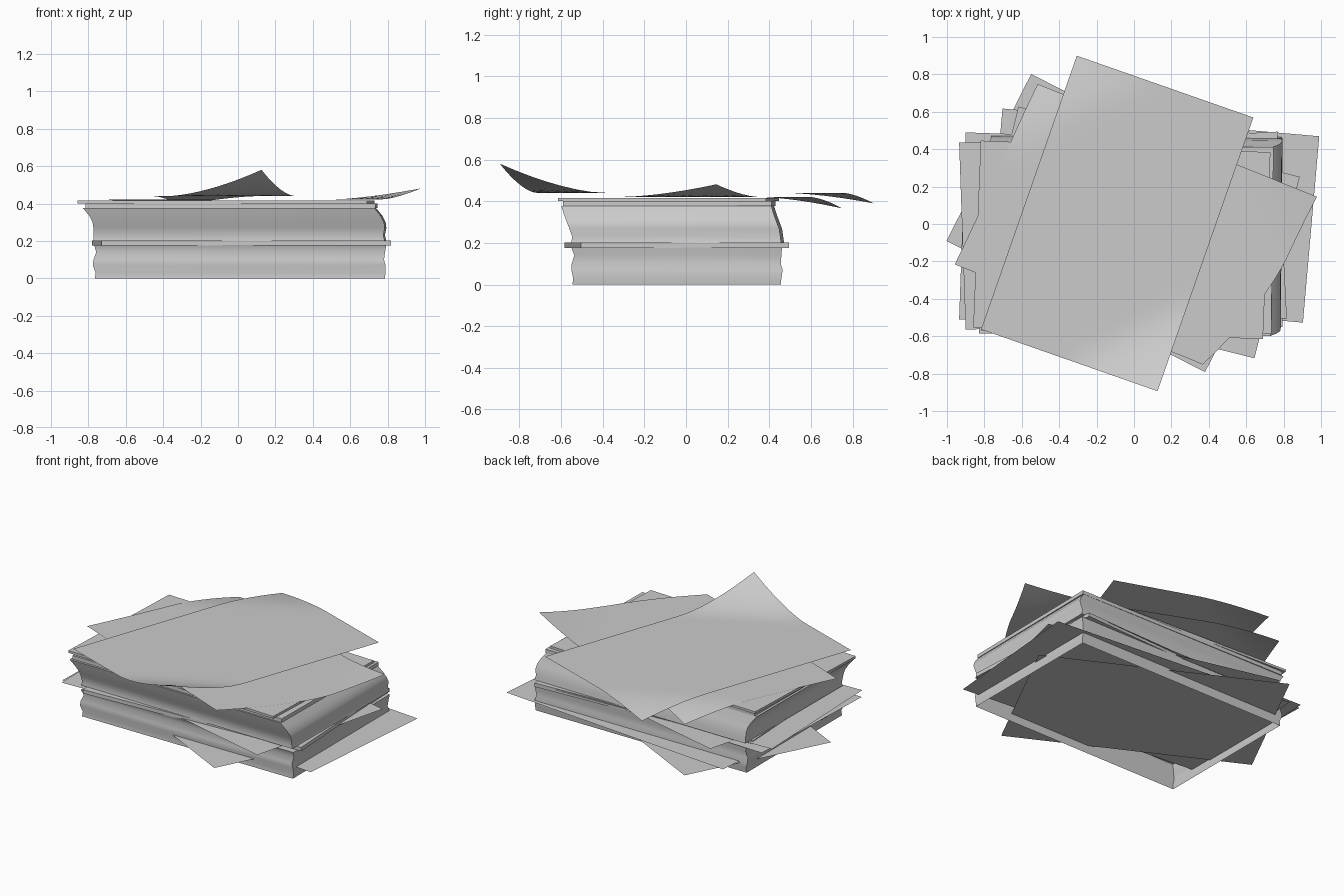
import bpy, bmesh, math
from mathutils import Matrix

default_cube = bpy.data.objects.get("Cube")
if default_cube:
    bpy.data.objects.remove(default_cube, do_unlink=True)

paper = bpy.data.materials.new("paper_grey")
paper.use_nodes = True
paper.diffuse_color = (0.6, 0.6, 0.6, 1)
paper.node_tree.nodes["Principled BSDF"].inputs["Base Color"].default_value = (0.6, 0.6, 0.6, 1)


def finish(name, bm, location, turn, smooth_angle):
    mesh = bpy.data.meshes.new(name)
    bm.to_mesh(mesh)
    bm.free()
    mesh.materials.append(paper)
    obj = bpy.data.objects.new(name, mesh)
    bpy.context.collection.objects.link(obj)
    obj.location = location
    obj.rotation_euler.z = math.radians(turn)
    bpy.ops.object.select_all(action='DESELECT')
    obj.select_set(True)
    bpy.context.view_layer.objects.active = obj
    bpy.ops.object.shade_smooth_by_angle(angle=math.radians(smooth_angle))


def stack(name, center, turn, layers, closed_below=True):
    """Ream of pages: each layer is (z, shift x, shift y, growth)."""
    bm = bmesh.new()
    rings = []
    for z, dx, dy, grow in layers:
        w, h = 0.775 + grow, 0.5 + grow
        corners = ((-w, -h), (w, -h), (w, h), (-w, h))
        rings.append([bm.verts.new((x + dx, y + dy, z)) for x, y in corners])
    for low, high in zip(rings, rings[1:]):
        for i in range(4):
            j = (i + 1) % 4
            bm.faces.new((low[i], low[j], high[j], high[i]))
    if closed_below:
        bm.faces.new(rings[0][::-1])
    bm.faces.new(rings[-1])
    finish(name, bm, (*center, 0), turn, 50)


def sheet(name, center, z, turn, width=1.55, height=1.0, curls=()):
    """Loose page; each curl is (corner x sign, corner y sign, lift, reach, pull)."""
    bm = bmesh.new()
    bmesh.ops.create_grid(bm, x_segments=20, y_segments=20, size=0.5,
                          matrix=Matrix.Diagonal((width, height, 1, 1)))
    for v in bm.verts:
        base = v.co.copy()
        for sx, sy, lift, reach, pull in curls:
            away = (width / 2 - sx * base.x) + (height / 2 - sy * base.y)
            amount = max(0, 1 - away / reach) ** 1.6
            v.co.x -= sx * pull * amount
            v.co.z += lift * amount
    finish(name, bm, (*center, z), turn, 60)


# Main reams with slightly uneven edges; the lower one is hollow underneath
stack("lower_ream", (0.01, -0.045), 0, [
    (0, 0, 0, 0), (0.03, 0.004, 0.003, 0), (0.07, -0.004, 0.002, 0.007),
    (0.10, -0.006, -0.002, 0.002), (0.14, 0.004, 0.006, -0.003), (0.178, 0.002, 0, 0.006)],
    closed_below=False)
stack("upper_ream", (0.0, -0.05), -0.5, [
    (0.20, 0.01, 0.01, 0.004), (0.23, 0.006, 0.01, 0), (0.27, 0.01, 0, 0.004),
    (0.30, 0.006, -0.012, 0.004), (0.335, -0.012, -0.025, 0.004), (0.376, -0.045, -0.038, 0.004)])

# Thin bundles between and above the reams
for name, center, turn, low, high in (
        ("middle_bundle", (0.018, -0.045), 2.9, 0.176, 0.201),
        ("upper_bundle", (-0.035, -0.08), -0.7, 0.376, 0.4),
        ("top_bundle", (-0.065, -0.085), -2.3, 0.4, 0.415)):
    stack(name, center, turn, [(low, 0, 0, 0), (high, 0, 0, 0)])

# Loose pages sticking out of the pile
sheet("bottom_page", (-0.085, 0.005), 0.057, -26.9)
sheet("low_page", (0.1, 0.045), 0.068, -5, width=1.7)
sheet("middle_page_a", (0.013, -0.045), 0.185, -14)
sheet("middle_page_b", (-0.143, -0.038), 0.195, 2)
sheet("middle_page_c", (-0.143, -0.037), 0.18, -2)

# Curled pages on top
sheet("second_page", (0.01, -0.035), 0.421, -22, 1.6, 1.06,
      curls=((1, 1, 0.06, 0.5, -0.03), (1, -1, 0, 0.7, 0.2),
             (-1, 1, -0.055, 0.45, 0.02), (-1, -1, 0, 0.7, -0.03)))
sheet("top_page", (-0.09, 0.003), 0.44, -19.3, 1.0, 1.55,
      curls=((1, -1, 0.14, 0.53, 0), (-1, 1, -0.05, 0.45, 0)))
